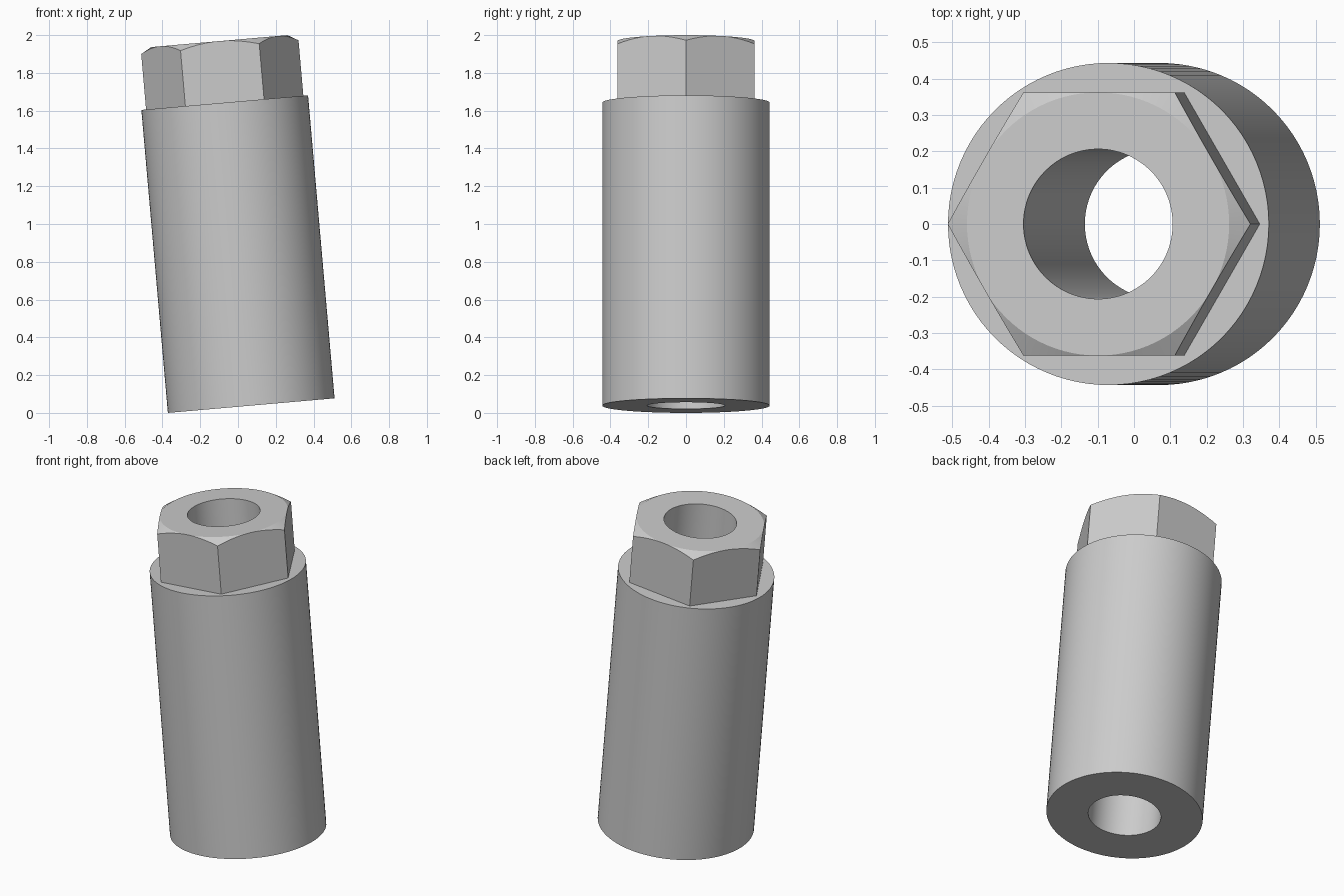
import bpy, bmesh
from math import radians, sin, cos, pi, tan, hypot
from mathutils import Matrix

if "Cube" in bpy.data.objects:
    bpy.data.objects.remove(bpy.data.objects["Cube"])

TILT = radians(5)
SEG = 96                       # divisible by 12: hits hex corners and flat centres
R_BODY, R_BORE, APOTHEM = 0.443, 0.206, 0.362
H_BODY, H_TOP = 1.61, 1.937


def hex_radius(a):
    """Hexagon outline with corners on +-x and flats on +-y."""
    return APOTHEM / cos((a % (pi / 3)) - pi / 6)


def chamfer_height(a):
    """Cone chamfer of 30 degrees cutting down the hexagon corners."""
    return H_TOP - (hex_radius(a) - APOTHEM) * tan(radians(30))


# Closed section: each entry gives (radius, height) at an angle
section = [
    lambda a: (R_BORE, 0),                          # bore, lower end
    lambda a: (R_BODY, 0),                          # cylinder foot
    lambda a: (R_BODY, H_BODY),                     # shoulder
    lambda a: (hex_radius(a), H_BODY),              # hexagon base
    lambda a: (hex_radius(a), chamfer_height(a)),   # chamfered hexagon edge
    lambda a: (APOTHEM, H_TOP),                     # flat top circle
    lambda a: (R_BORE, H_TOP),                      # bore, upper end
]

bm = bmesh.new()
rings = []
for point in section:
    ring = []
    for i in range(SEG):
        a = 2 * pi * i / SEG
        r, z = point(a)
        ring.append(bm.verts.new((r * cos(a), r * sin(a), z)))
    rings.append(ring)

for k, low in enumerate(rings):
    high = rings[(k + 1) % len(rings)]
    for i in range(SEG):
        j = (i + 1) % SEG
        bm.faces.new((low[i], low[j], high[j], high[i]))

# Chamfer vanishes at the middle of each flat
bmesh.ops.remove_doubles(bm, verts=bm.verts, dist=1e-5)
bmesh.ops.recalc_face_normals(bm, faces=bm.faces)

# Lean the whole piece, resting on its lowest rim point
lean = Matrix.Translation((0.07, 0, R_BODY * sin(TILT))) @ Matrix.Rotation(-TILT, 4, 'Y')
bmesh.ops.transform(bm, matrix=lean, verts=bm.verts)

mesh = bpy.data.meshes.new("hex_headed_sleeve")
bm.to_mesh(mesh)
bm.free()
sleeve = bpy.data.objects.new("hex_headed_sleeve", mesh)
bpy.context.collection.objects.link(sleeve)
bpy.context.view_layer.objects.active = sleeve
sleeve.select_set(True)
bpy.ops.object.shade_smooth_by_angle(angle=radians(20))
